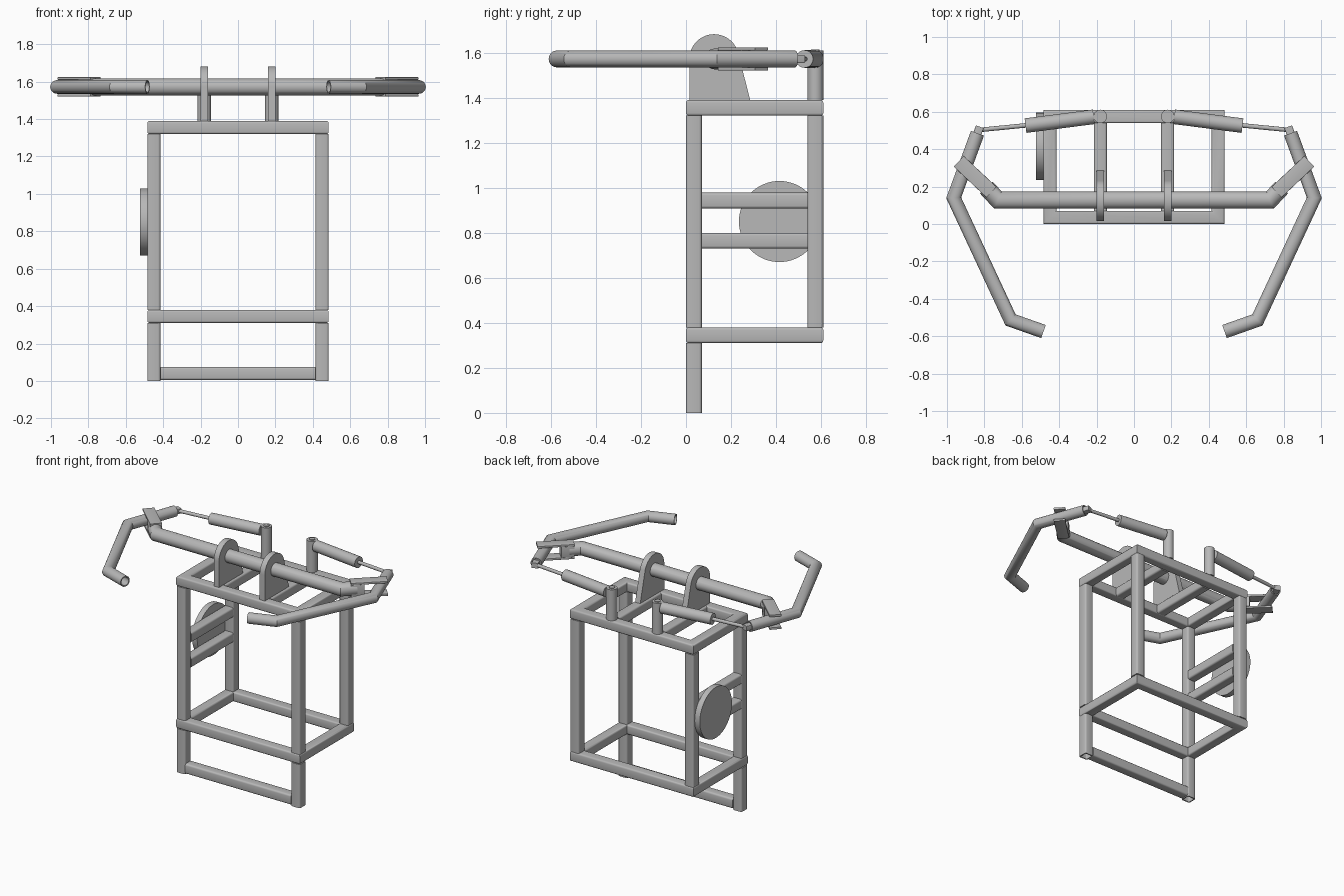
import bpy, bmesh, math
from mathutils import Vector

if "Cube" in bpy.data.objects:
    bpy.data.objects.remove(bpy.data.objects["Cube"])

steel = bpy.data.materials.new("grey steel")
steel.use_nodes = True
GREY = (0.48, 0.48, 0.48, 1)
steel.diffuse_color = GREY
steel.node_tree.nodes["Principled BSDF"].inputs["Base Color"].default_value = GREY
parts = []


def finish(name, bm):
    bmesh.ops.recalc_face_normals(bm, faces=bm.faces)
    mesh = bpy.data.meshes.new(name)
    bm.to_mesh(mesh)
    bm.free()
    mesh.materials.append(steel)
    obj = bpy.data.objects.new(name, mesh)
    bpy.context.collection.objects.link(obj)
    parts.append(obj)


def circle(r, n=32):
    return [(r * math.cos(math.tau * i / n), r * math.sin(math.tau * i / n)) for i in range(n)]


def square(half, r=0.012, half_v=None):
    """Rectangle section with rounded corners."""
    half_v = half_v or half
    pts = []
    for k, (sx, sy) in enumerate([(1, 1), (-1, 1), (-1, -1), (1, -1)]):
        for j in range(4):
            a = math.pi / 2 * (k + j / 3)
            pts.append((sx * (half - r) + r * math.cos(a), sy * (half_v - r) + r * math.sin(a)))
    return pts


def sweep(name, path, section, up=(0, 0, 1), inner=None, closed=False):
    """Sweep a section along a planar path with mitred corners."""
    bm = bmesh.new()
    pts, up, n = [Vector(p) for p in path], Vector(up), len(path)
    sides = []
    for i in range(n):
        d = pts[(i + 1) % n] - pts[i]
        sides.append(up.cross(d).normalized())
    mitres = []
    for i in range(n):
        a, b = sides[i - 1], sides[i]
        if not closed and i == 0:
            a = b
        if not closed and i == n - 1:
            b = a
        mitres.append((a + b) / (1 + a.dot(b)))

    def shell(sec):
        rings = [[bm.verts.new(p + m * u + up * v) for u, v in sec] for p, m in zip(pts, mitres)]
        count = len(sec)
        for i in range(n if closed else n - 1):
            r, s = rings[i], rings[(i + 1) % n]
            for j in range(count):
                k = (j + 1) % count
                bm.faces.new((r[j], r[k], s[k], s[j]))
        return rings

    outer = shell(section)
    if inner:
        core = shell(inner)
        for e in (0, -1):
            for j in range(len(section)):
                k = (j + 1) % len(section)
                bm.faces.new((outer[e][j], outer[e][k], core[e][k], core[e][j]))
    elif not closed:
        bm.faces.new(outer[0])
        bm.faces.new(outer[-1])
    finish(name, bm)


# Square tube frame
T = 0.035
X, Y0, Y1 = 0.45, 0.035, 0.575
TUBE, BORE = square(T), square(T - 0.008, 0.006)
for name, z in (("top_ring", 1.355), ("lower_ring", 0.345)):
    sweep(name, [(-X, Y0, z), (X, Y0, z), (X, Y1, z), (-X, Y1, z)], TUBE, closed=True)
for side, s in (("left", 1), ("right", -1)):
    for part, y, low, high in (("front_post", Y0, 0.38, 1.32), ("back_post", Y1, 0.38, 1.32),
                               ("foot", Y0, 0, 0.31)):
        sweep(f"{side}_{part}", [(s * X, y, low), (s * X, y, high)], TUBE, (0, 1, 0), BORE)
    sweep(f"{side}_top_rail", [(s * 0.18, 0.07, 1.355), (s * 0.18, 0.54, 1.355)], TUBE)
sweep("foot_bar", [(-0.415, Y0, 0.04), (0.415, Y0, 0.04)], TUBE)

# Side rails carrying the round plate
for name, z in (("upper_side_rail", 0.943), ("lower_side_rail", 0.765)):
    sweep(name, [(-X, 0.07, z), (-X, 0.54, z)], TUBE)
sweep("round_plate", [(-0.525, 0.415, 0.85), (-0.485, 0.415, 0.85)], circle(0.18, 64))

# Main crossbar with angled ends
Z = 1.572
sweep("crossbar", [(-0.79, 0.195, Z), (-0.727, 0.128, Z), (0.727, 0.128, Z), (0.79, 0.195, Z)],
      circle(0.046))

# Upright plate outline: straight foot, rounded head
head = [(0.125 + 0.11 * math.cos(math.radians(a)), 1.572 + 0.11 * math.sin(math.radians(a)))
        for a in range(15, 181, 5)]
outline = [(0.015, 1.39), (0.285, 1.39)] + head

for side, s in (("left", 1), ("right", -1)):
    # Upright holding the crossbar
    bm = bmesh.new()
    face = bm.faces.new([bm.verts.new((s * 0.18 - 0.02, y, z)) for y, z in outline])
    grown = bmesh.ops.extrude_face_region(bm, geom=[face])["geom"]
    bmesh.ops.translate(bm, vec=(0.04, 0, 0),
                        verts=[g for g in grown if isinstance(g, bmesh.types.BMVert)])
    finish(f"{side}_upright", bm)

    # Clevis: two plates and a block at the crossbar end
    root, tip = (s * 0.762, 0.17), (s * 0.937, 0.335)
    for name, z in (("upper", Z + 0.045), ("lower", Z - 0.045)):
        sweep(f"{side}_{name}_clevis_plate", [(*root, z), (*tip, z)], square(0.039, 0.002, 0.007))
    sweep(f"{side}_clevis_block", [(*root, Z), (s * 0.825, 0.23, Z)], square(0.039, 0.002))

    # Bent hollow arm
    arm = [(0.837, 0.485), (0.964, 0.14), (0.66, -0.513), (0.484, -0.575)]
    sweep(f"{side}_arm", [(s * x, y, Z) for x, y in arm], circle(0.037), inner=circle(0.029))
    sweep(f"{side}_arm_lug", [(s * 0.842, 0.472, Z), (s * 0.824, 0.52, Z)], square(0.022, 0.004, 0.018))

    # Ram between the back stub and the arm
    sweep(f"{side}_ram_rod", [(s * 0.825, 0.503, Z), (s * 0.57, 0.528, Z)], circle(0.012, 16))
    sweep(f"{side}_ram_body", [(s * 0.58, 0.526, Z), (s * 0.215, 0.573, Z)], circle(0.039))
    sweep(f"{side}_ram_stub", [(s * 0.18, 0.575, 1.39), (s * 0.18, 0.575, 1.61)], circle(0.036), (0, 1, 0))
    sweep(f"{side}_ram_pin", [(s * 0.18, 0.575, 1.58), (s * 0.18, 0.575, 1.615)], circle(0.019), (0, 1, 0))

# Smooth round surfaces, keep edges crisp
bpy.ops.object.select_all(action="DESELECT")
for obj in parts:
    obj.select_set(True)
bpy.context.view_layer.objects.active = parts[0]
bpy.ops.object.shade_smooth_by_angle(angle=math.radians(32))
